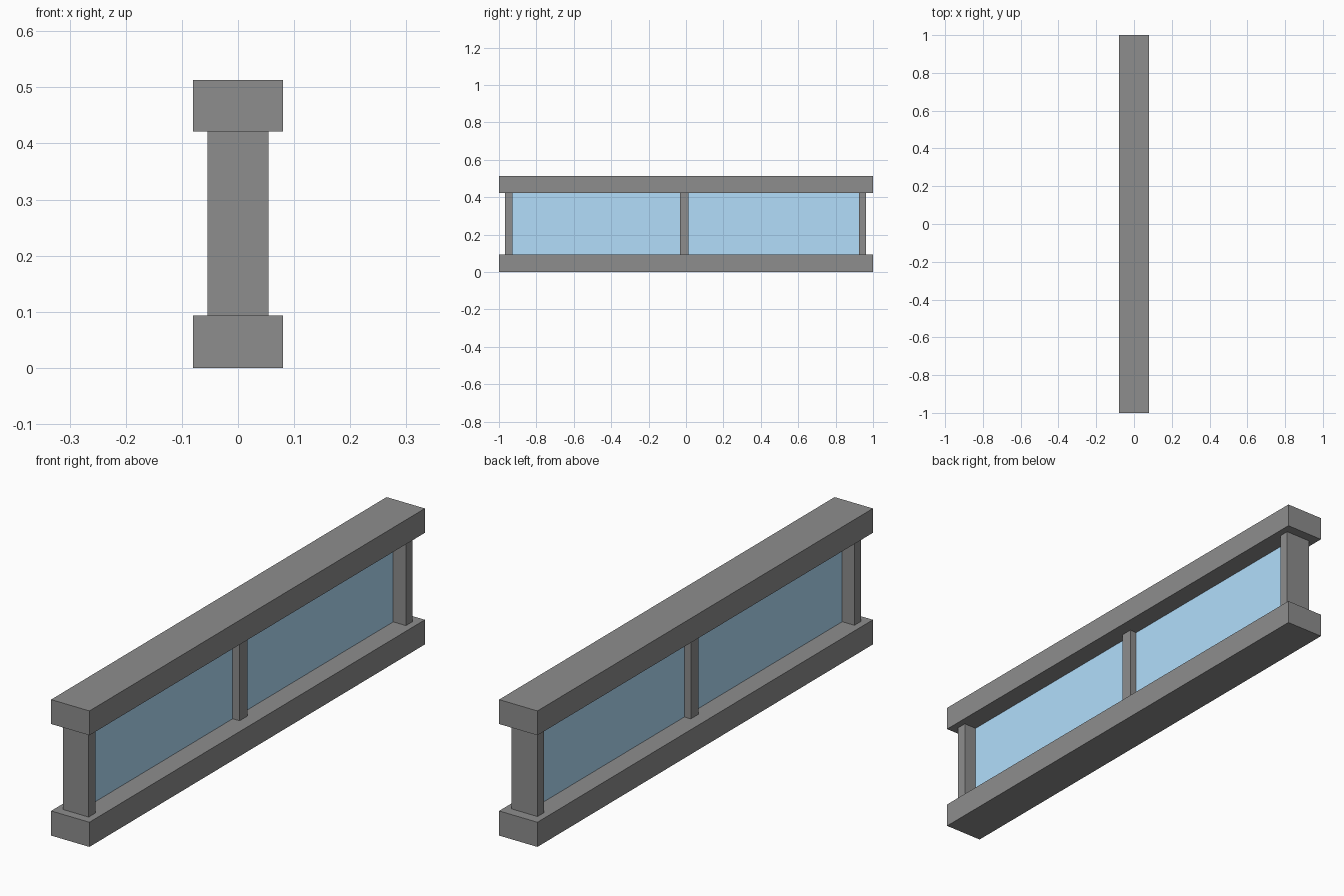
import bpy

if "Cube" in bpy.data.objects:
    bpy.data.objects.remove(bpy.data.objects["Cube"])


def make_material(name, color):
    material = bpy.data.materials.new(name)
    material.diffuse_color = (*color, 1)
    material.use_nodes = True
    material.node_tree.nodes["Principled BSDF"].inputs["Base Color"].default_value = material.diffuse_color
    return material


def box(name, x, y, z, material):
    """Axis-aligned box from (min, max) ranges."""
    ranges = (x, y, z)
    bpy.ops.mesh.primitive_cube_add(size=1, location=[(a + b) / 2 for a, b in ranges])
    ob = bpy.context.object
    ob.name = name
    ob.scale = [b - a for a, b in ranges]
    bpy.ops.object.transform_apply(location=False, rotation=False, scale=True)
    ob.data.materials.append(material)
    return ob


metal = make_material("dark_grey", (0.27, 0.27, 0.27))
glass = make_material("glass", (0.445, 0.73, 0.97))

LOW, HIGH, TOP = 0.093, 0.421, 0.513

# Long bottom and top rails
box("bottom_rail", (-0.08, 0.08), (-1, 1), (0, LOW), metal)
box("top_rail", (-0.08, 0.08), (-1, 1), (HIGH, TOP), metal)

# End posts and the slimmer middle post
posts = [("front_post", 0.054, -0.967, -0.927),
         ("middle_post", 0.03, -0.033, 0.014),
         ("back_post", 0.054, 0.924, 0.962)]
for name, half, y0, y1 in posts:
    box(name, (-half, half), (y0, y1), (LOW, HIGH), metal)

# Thin glass panes between neighbouring posts
for name, a, b in zip(("front_pane", "back_pane"), posts, posts[1:]):
    box(name, (-0.003, 0.001), (a[3], b[2]), (LOW, HIGH), glass)
